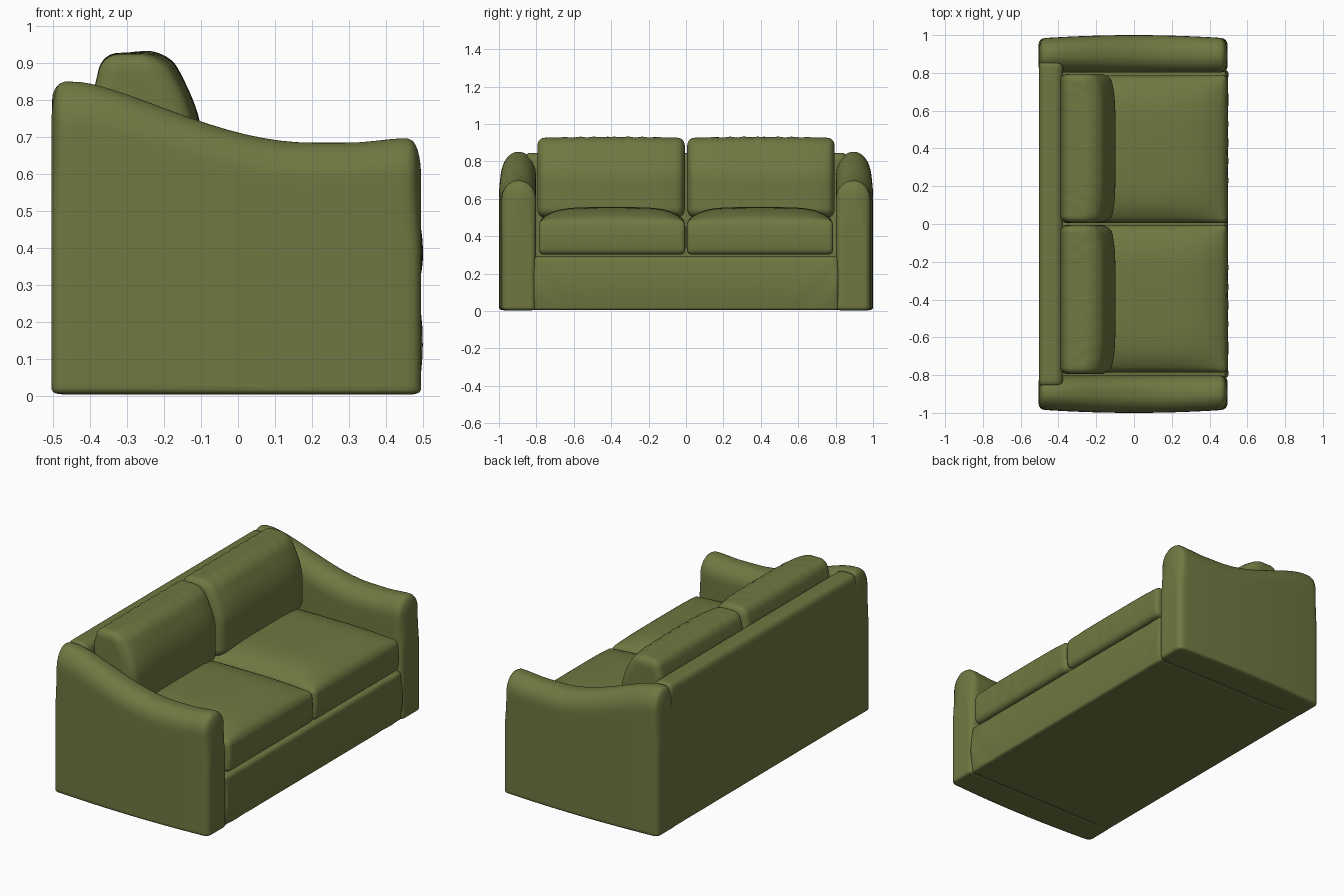
import bpy, bmesh, math
from mathutils import Vector

default = bpy.data.objects.get("Cube")
if default:
    bpy.data.objects.remove(default, do_unlink=True)

fabric = bpy.data.materials.new("olive_fabric")
fabric.use_nodes = True
olive = (0.16, 0.187, 0.053, 1)
fabric.diffuse_color = olive
bsdf = fabric.node_tree.nodes["Principled BSDF"]
bsdf.inputs["Base Color"].default_value = olive
bsdf.inputs["Roughness"].default_value = 0.9


def smooth(a, b, v):
    t = min(max((v - a) / (b - a), 0), 1)
    return t * t * (3 - 2 * t)


def soft_box(name, low, high, r_low, r_high, shape=None, side=1, low_taper=1, cuts=32):
    """Box with separate rounding on each side, then reshaped by a function."""
    bm = bmesh.new()
    bmesh.ops.create_cube(bm, size=2)
    bmesh.ops.subdivide_edges(bm, edges=bm.edges[:], cuts=cuts, use_grid_fill=True)
    for v in bm.verts:
        # Crowd the grid towards the edges, where the rounding is
        t = [math.sin(c * math.pi / 2) for c in v.co]
        scale = (1, low_taper + (1 - low_taper) * smooth(0.1, 0.75, t[2]), 1)
        inner, offset, radii = [], [], []
        for i in range(3):
            p = low[i] + (high[i] - low[i]) * (t[i] + 1) / 2
            ra, rb = r_low[i] * scale[i], r_high[i] * scale[i]
            q = min(max(p, low[i] + ra), high[i] - rb)
            r = ra if p < q else rb
            inner.append(q)
            offset.append((p - q) / r)
            radii.append(r)
        d = Vector(offset)
        if d.length > 0:
            d.normalize()
        p = Vector([q + c * r for q, c, r in zip(inner, d, radii)])
        if shape:
            p = Vector(shape(*p))
        p.y *= side
        v.co = p
    bmesh.ops.recalc_face_normals(bm, faces=bm.faces[:])
    mesh = bpy.data.meshes.new(name)
    bm.to_mesh(mesh)
    bm.free()
    mesh.shade_smooth()
    mesh.materials.append(fabric)
    obj = bpy.data.objects.new(name, mesh)
    bpy.context.collection.objects.link(obj)
    return obj


def arm_shape(x, y, z):
    # Sweeping top line, with a slight swell on the outer side
    t = min(max((x + 0.44) / 0.64, 0), 1) ** 0.8
    height = 0.685 + 0.165 * (1 - smooth(0, 1, t)) + 0.012 * smooth(0.3, 0.46, x)
    y -= 0.07 * x * x * smooth(0.85, 0.98, y)
    return x, y, z * height / 0.85


def base_shape(x, y, z):
    # Front panel bulges and creases a little
    front = smooth(0.3, 0.48, x)
    puff = 0.013 * math.sin(math.pi * min(z / 0.29, 1))
    crease = 0.002 * math.sin(38 * abs(y) - 30 * z) * smooth(0.45, 0.65, abs(y))
    return x + front * (puff + crease), y, z


def seat_shape(x, y, z):
    # Crowned top and a wrinkled, bulging front
    u, v = (x - 0.055) / 0.435, (y - 0.395) / 0.39
    up = smooth(0.38, 0.48, z)
    crown = 0.07 * max(0, 1 - abs(u) ** 4) * max(0, 1 - abs(v) ** 5)
    front = smooth(0.35, 0.48, x)
    band = max(0, math.sin(math.pi * min(max((z - 0.3) / 0.18, 0), 1)))
    wrinkle = 0.003 * math.sin(62 * y + 16 * z) * max(0, 1 - (v * 1.4) ** 2)
    return x + front * band * (0.008 + wrinkle), y, z + up * crown


def back_cushion_shape(x, y, z):
    # Front leans back towards the top and swells in the middle
    v = (y - 0.397) / 0.39
    front = smooth(-0.36, -0.12, x)
    lean = 0.09 * max(0, (z - 0.70) / 0.22) ** 1.7
    swell = 0.03 * abs(v) ** 5
    wrinkle = 0.0035 * math.sin(75 * y + 20 * x) * smooth(0.8, 0.9, z) * max(0, 1 - v * v)
    rear = (1 - front) * 0.02 * smooth(0.8, 0.92, z)
    top = 0.012 * front * (1 - v * v) * smooth(0.85, 0.92, z)
    return x - front * (lean + swell) + rear, y, z + wrinkle + top * 0.5


# Frame
soft_box("base", (-0.49, -0.815, 0.004), (0.485, 0.815, 0.29),
         (0.02, 0.015, 0.012), (0.02, 0.015, 0.02), base_shape)
soft_box("back_panel", (-0.503, -0.86, 0.006), (-0.375, 0.86, 0.845),
         (0.03, 0.02, 0.012), (0.05, 0.02, 0.045))

# Arms and cushions, one set on each side
for side, word in ((-1, "near"), (1, "far")):
    soft_box(word + "_arm", (-0.505, 0.802, 0.004), (0.495, 1.0, 0.85),
             (0.03, 0.092, 0.015), (0.035, 0.092, 0.12), arm_shape, side, low_taper=0.35)
    soft_box(word + "_seat_cushion", (-0.38, 0.004, 0.302), (0.49, 0.787, 0.485),
             (0.03, 0.025, 0.03), (0.025, 0.025, 0.03), seat_shape, side)
    soft_box(word + "_back_cushion", (-0.392, 0.006, 0.5), (-0.098, 0.795, 0.925),
             (0.05, 0.035, 0.05), (0.06, 0.035, 0.045), back_cushion_shape, side)
